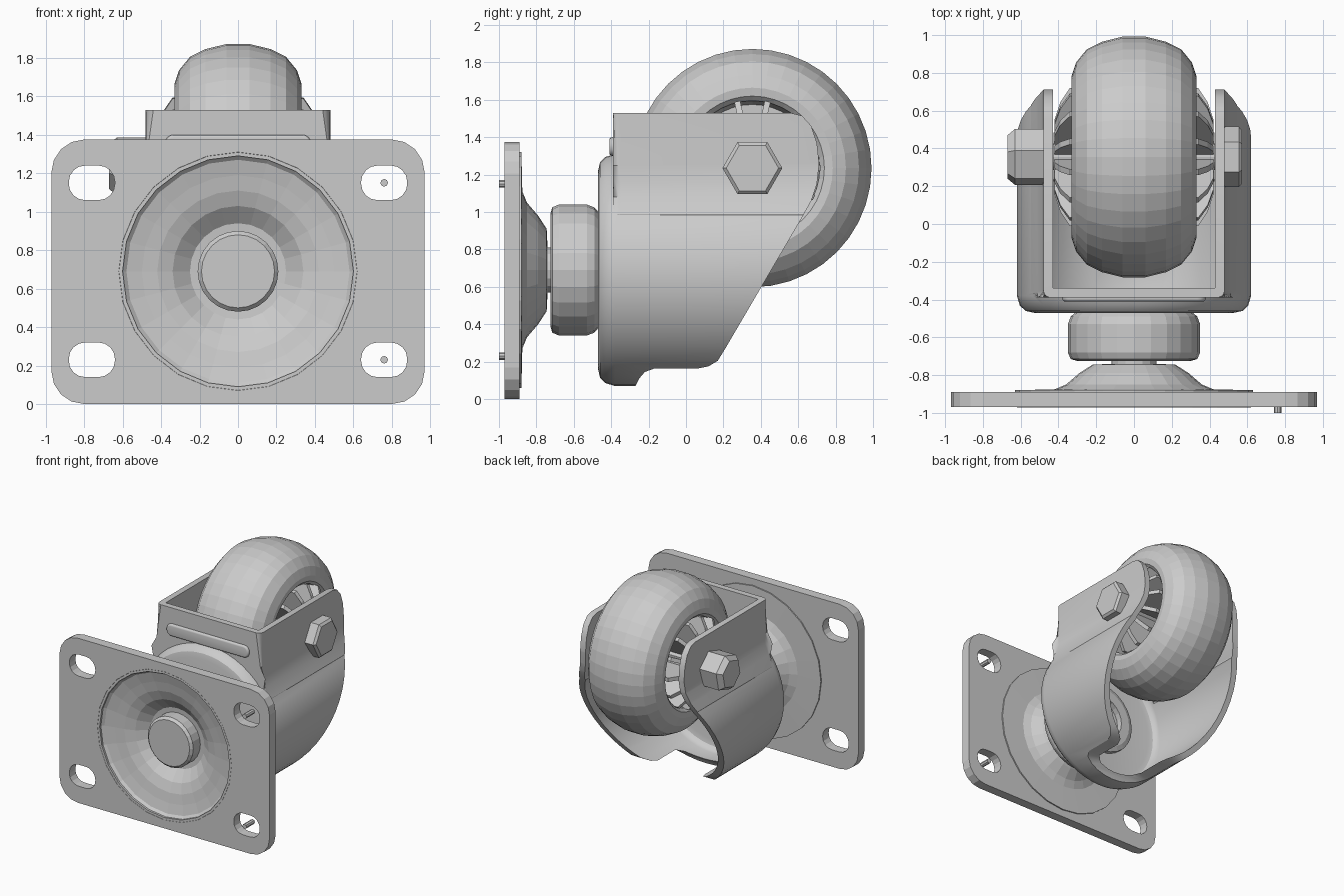
import bpy, bmesh, math
from mathutils import Matrix, Vector

if "Cube" in bpy.data.objects:
    bpy.data.objects.remove(bpy.data.objects["Cube"])

SWIVEL = (0, 0, 0.69)      # swivel axis runs along y
AXLE = (0, 0.355, 1.235)   # wheel axle runs along x


def finish(name, bm):
    bmesh.ops.remove_doubles(bm, verts=bm.verts, dist=1e-5)
    bmesh.ops.recalc_face_normals(bm, faces=bm.faces)
    me = bpy.data.meshes.new(name)
    bm.to_mesh(me)
    bm.free()
    ob = bpy.data.objects.new(name, me)
    bpy.context.collection.objects.link(ob)
    return ob


def lathe(name, profile, axis, centre, seg, closed=False, turn=0.0):
    """Revolve (radius, offset along axis) points around x or y."""
    bm = bmesh.new()
    rings = []
    for r, a in profile:
        ring = []
        for i in range(seg):
            t = turn + 2 * math.pi * i / seg
            u, w = r * math.cos(t), r * math.sin(t)
            p = (a, u, w) if axis == 'x' else (u, a, w)
            ring.append(bm.verts.new(Vector(p) + Vector(centre)))
        rings.append(ring)
    pairs = list(zip(rings, rings[1:] + rings[:1]))
    if not closed:
        pairs.pop()
        bm.faces.new(rings[0])
        bm.faces.new(rings[-1])
    for a, b in pairs:
        for i in range(seg):
            j = (i + 1) % seg
            bm.faces.new((a[i], a[j], b[j], b[i]))
    return finish(name, bm)


def prism(name, pts, axis, lo, hi, copies=1, centre=(0, 0, 0), bevel=None):
    """Extrude a 2D outline along an axis; copies are spun around x."""
    bm = bmesh.new()
    place = {'x': lambda p, d: (d, p[0], p[1]),
             'y': lambda p, d: (p[0], d, p[1]),
             'z': lambda p, d: (p[0], p[1], d)}[axis]
    for k in range(copies):
        m = Matrix.Translation(centre) @ Matrix.Rotation(2 * math.pi * k / copies, 4, 'X')
        a = [bm.verts.new(m @ Vector(place(p, lo))) for p in pts]
        b = [bm.verts.new(m @ Vector(place(p, hi))) for p in pts]
        bm.faces.new(a)
        bm.faces.new(b)
        for i in range(len(pts)):
            j = (i + 1) % len(pts)
            bm.faces.new((a[i], a[j], b[j], b[i]))
    if bevel:
        width, test = bevel
        edges = [e for e in bm.edges if test(e.verts[0].co, e.verts[1].co)]
        bmesh.ops.bevel(bm, geom=edges, offset=width, segments=4, profile=0.5, affect='EDGES')
    return finish(name, bm)


def rounded(cx, cz, w, h, r, n=5):
    """Rounded rectangle outline."""
    pts = []
    for q, (sx, sz) in enumerate(((1, 1), (-1, 1), (-1, -1), (1, -1))):
        for i in range(n):
            t = math.pi / 2 * (q + i / (n - 1))
            pts.append((cx + sx * (w / 2 - r) + r * math.cos(t),
                        cz + sz * (h / 2 - r) + r * math.sin(t)))
    return pts


def boolean(ob, cutter, op):
    mod = ob.modifiers.new("cut", 'BOOLEAN')
    mod.operation, mod.solver, mod.object = op, 'EXACT', cutter
    bpy.context.view_layer.objects.active = ob
    bpy.ops.object.modifier_apply(modifier=mod.name)
    bpy.data.objects.remove(cutter)


def smooth(ob, angle=30):
    bpy.ops.object.select_all(action='DESELECT')
    ob.select_set(True)
    bpy.context.view_layer.objects.active = ob
    bpy.ops.object.shade_smooth_by_angle(angle=math.radians(angle))


# Mounting plate with four slots and a round opening
plate = prism("mounting_plate", rounded(0, 0.6875, 1.94, 1.375, 0.17), 'y', -0.97, -0.89)
for x in (-0.76, 0.76):
    for z in (0.23, 1.15):
        boolean(plate, prism("slot", rounded(x, z, 0.24, 0.18, 0.085), 'y', -1.1, -0.8), 'DIFFERENCE')
boolean(plate, lathe("opening", [(0.6, -1.1), (0.6, -0.8)], 'y', SWIVEL, 24), 'DIFFERENCE')

# Pressed dish in the plate, rivet, and small pins in the right-hand slots
lathe("pressed_dish", [(0.62, -0.971), (0.58, -0.935), (0.5, -0.915), (0.42, -0.90), (0.34, -0.87),
                       (0.25, -0.80), (0.12, -0.79), (0.12, -0.74), (0.22, -0.745), (0.29, -0.79),
                       (0.36, -0.85), (0.42, -0.875), (0.63, -0.88), (0.63, -0.89)],
      'y', SWIVEL, 24, closed=True)
lathe("rivet_head", [(0.19, -0.91), (0.21, -0.89), (0.21, -0.78)], 'y', SWIVEL, 24)
lathe("swivel_shaft", [(0.12, -0.80), (0.12, -0.40)], 'y', SWIVEL, 16)
for z in (0.23, 1.15):
    lathe("slot_pin", [(0.02, -1.0), (0.02, -0.89)], 'y', (0.76, 0, z), 8)

# Swivel bearing between plate and fork
lathe("swivel_bearing", [(0.30, -0.725), (0.335, -0.715), (0.35, -0.68), (0.35, -0.53),
                         (0.335, -0.49), (0.30, -0.46)], 'y', SWIVEL, 24)


# Fork: round cup plus flared upper box, hollowed, then trimmed to the side outline
def flare(inset, top):
    half = [(0.48, top), (0.48, 1.25), (0.487, 1.16), (0.51, 1.08), (0.545, 0.99), (0.5, 0.75)]
    half = [(x - inset, z) for x, z in half]
    return half + [(-x, z) for x, z in reversed(half)]


def front_corner(y):
    return lambda a, b: (abs(a.y - y) < 1e-4 and abs(b.y - y) < 1e-4 and a.x * b.x > 0
                         and abs(a.z - b.z) > 0.01 and min(a.z, b.z) > 0.9)


fork = lathe("fork", [(0.53, -0.47), (0.575, -0.46), (0.605, -0.43), (0.62, -0.38), (0.62, 0.8)],
             'y', SWIVEL, 48)
boolean(fork, prism("upper", flare(0, 1.53), 'y', -0.39, 0.8, bevel=(0.04, front_corner(-0.39))), 'UNION')
hollow = lathe("hollow", [(0.50, -0.42), (0.54, -0.41), (0.56, -0.39), (0.57, -0.36), (0.57, 1.0)],
               'y', SWIVEL, 48)
boolean(hollow, prism("upper_hollow", flare(0.05, 2.0), 'y', -0.34, 1.0), 'UNION')
# keep the cup's cavity behind the upper front wall
boolean(hollow, prism("wall_keep", [(-0.7, 1.1), (0.7, 1.1), (0.7, 2.2), (-0.7, 2.2)], 'y', -0.6, -0.341),
        'DIFFERENCE')
boolean(fork, hollow, 'DIFFERENCE')
side = [(-0.6, 1.6), (0.56, 1.6), (0.56, 1.53), (0.62, 1.515), (0.67, 1.46), (0.70, 1.37), (0.712, 1.26),
        (0.70, 1.15), (0.67, 1.06), (0.62, 0.97), (0.21, 0.27), (0.17, 0.205), (0.12, 0.175), (0.06, 0.163),
        (-0.17, 0.163), (-0.22, 0.145), (-0.25, 0.11), (-0.27, 0.07), (-0.28, 0.0), (-0.6, 0.0)]
boolean(fork, prism("side_outline", side, 'x', -1, 1), 'INTERSECT')
smooth(fork)

# Stiffening bead on the fork front and bearing seat inside it
bead = prism("fork_bead", rounded(0, 1.35, 0.76, 0.1, 0.045), 'y', -0.41, -0.37,
             bevel=(0.015, lambda a, b: a.y < -0.4 and b.y < -0.4))
smooth(bead, 40)
lathe("bearing_seat", [(0.30, -0.43), (0.30, -0.385), (0.26, -0.37), (0.18, -0.37), (0.18, -0.43)],
      'y', SWIVEL, 24, closed=True)

# Wheel: rounded tyre, centre web, hub and radial spokes
half = [(0.34, 0.1), (0.36, 0.30), (0.385, 0.325), (0.43, 0.33), (0.50, 0.307), (0.57, 0.25),
        (0.61, 0.17), (0.637, 0.06)]
lathe("tyre", half + [(r, -x) for r, x in reversed(half)], 'x', AXLE, 40, closed=True)
lathe("wheel_web", [(0.35, -0.1), (0.35, 0.1)], 'x', AXLE, 40)
lathe("wheel_hub", [(0.13, -0.425), (0.13, 0.425)], 'x', AXLE, 20)
fin = [(0.42, 0.08), (0.42, 0.2), (0.39, 0.29), (0.34, 0.365)]
prism("spokes", fin + [(-x, r) for x, r in reversed(fin)], 'z', -0.016, 0.016, copies=14, centre=AXLE)

# Axle with a hex bolt head on the right and a hex nut on the left
lathe("axle", [(0.07, -0.6), (0.07, 0.55)], 'x', AXLE, 16)
lathe("bolt_head", [(0.16, 0.46), (0.16, 0.555), (0.14, 0.572)], 'x', AXLE, 6)
lathe("axle_nut", [(0.155, -0.46), (0.155, -0.63), (0.12, -0.67)], 'x', AXLE, 6, turn=0.3)
